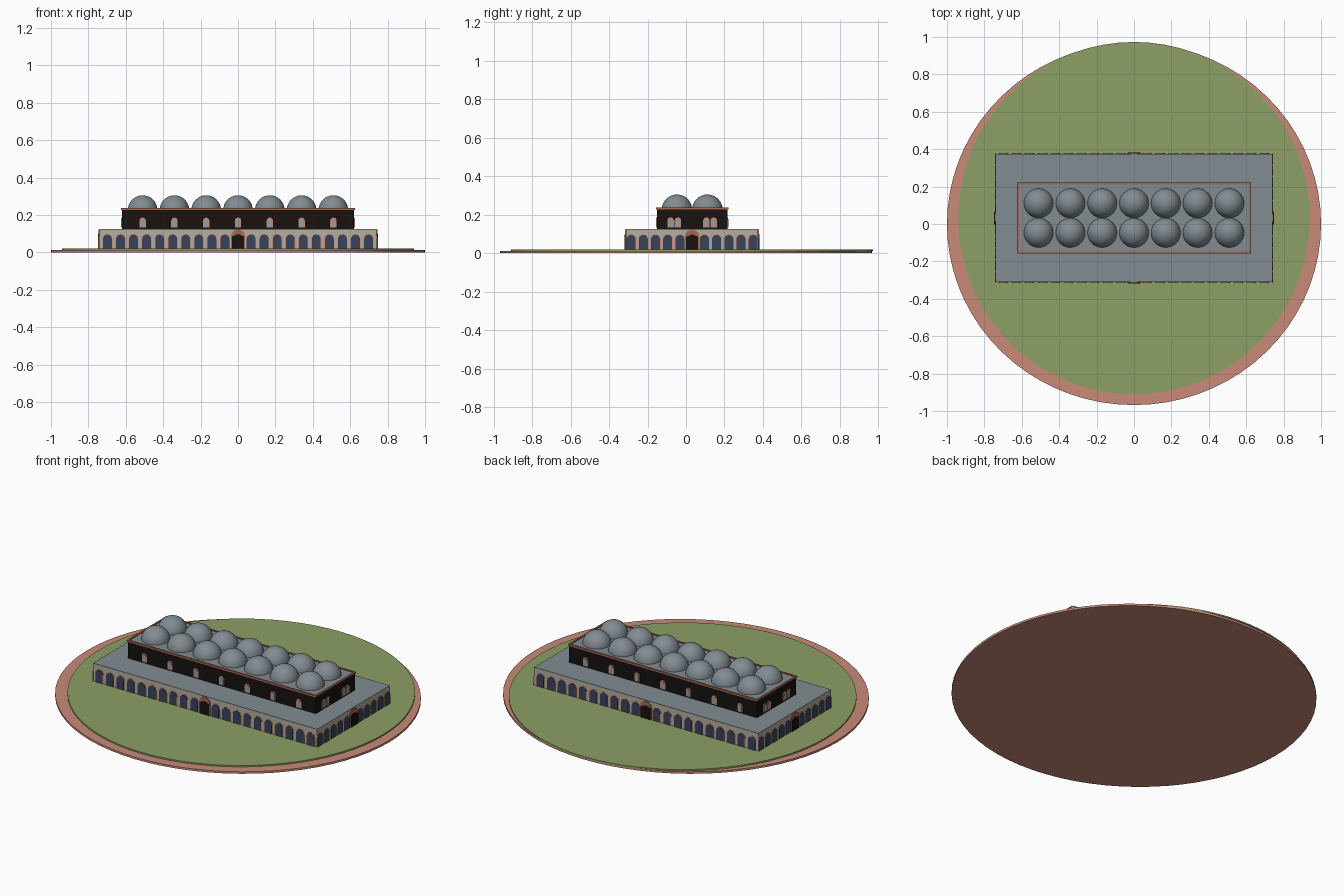
import bpy, bmesh, math

if "Cube" in bpy.data.objects:
    bpy.data.objects.remove(bpy.data.objects["Cube"])

CY = 0.032                       # building centre along y
LOW = (0.74, 0.343)              # half sizes of lower storey
UP = (0.62, 0.184)               # half sizes of upper storey


def mat(name, r, g, b):
    m = bpy.data.materials.new(name)
    m.diffuse_color = (r, g, b, 1)
    m.use_nodes = True
    m.node_tree.nodes["Principled BSDF"].inputs["Base Color"].default_value = m.diffuse_color
    return m


TERRA = mat("terracotta", 0.578, 0.254, 0.188)
GRASS = mat("grass green", 0.266, 0.352, 0.133)
SLATE = mat("slate grey", 0.22, 0.262, 0.285)
STONE = mat("beige stone", 0.47, 0.42, 0.35)
GLASS = mat("dark blue", 0.04, 0.055, 0.105)
BRICK = mat("red brick", 0.40, 0.13, 0.08)
DARK = mat("brown black", 0.008, 0.006, 0.005)
PALE = mat("pale window grey", 0.36, 0.33, 0.31)


def finish(name, bm, material, smooth=False):
    bmesh.ops.recalc_face_normals(bm, faces=bm.faces)
    me = bpy.data.meshes.new(name)
    bm.to_mesh(me)
    bm.free()
    me.materials.append(material)
    if smooth:
        for p in me.polygons:
            p.use_smooth = True
    ob = bpy.data.objects.new(name, me)
    bpy.context.collection.objects.link(ob)
    return ob


def add_box(bm, x0, x1, y0, y1, z0, z1):
    vs = bmesh.ops.create_cube(bm, size=1)["verts"]
    for v in vs:
        v.co = ((x0 + x1) / 2 + v.co.x * (x1 - x0),
                (y0 + y1) / 2 + v.co.y * (y1 - y0),
                (z0 + z1) / 2 + v.co.z * (z1 - z0))


def block(name, half, z0, z1, material):
    bm = bmesh.new()
    add_box(bm, -half[0], half[0], CY - half[1], CY + half[1], z0, z1)
    return finish(name, bm, material)


def disc(name, rx, ry, cy, z0, z1, material):
    bm = bmesh.new()
    bmesh.ops.create_cone(bm, cap_ends=True, segments=72, radius1=1, radius2=1, depth=1)
    for v in bm.verts:
        v.co = (v.co.x * rx, cy + v.co.y * ry, z0 + (v.co.z + 0.5) * (z1 - z0))
    return finish(name, bm, material)


def arch(w, z0, z1, n=8):
    """Round-headed outline of width w, as (u, z) points."""
    r = w / 2
    pts = [(-r, z0), (r, z0)]
    for i in range(n + 1):
        a = math.pi * i / n
        pts.append((r * math.cos(a), z1 - r + r * math.sin(a)))
    return pts


def place(side, half, u, d):
    """Point at offset u along a wall and d outward from it."""
    hx, hy = half
    return [(u, CY - hy - d), (hx + d, CY + u),
            (-u, CY + hy + d), (-hx - d, CY - u)][side]


def plates(name, outline, spots, half, depth, material):
    """Copies of an outline set on the walls; spots are (side, u)."""
    bm = bmesh.new()
    for side, u in spots:
        rings = []
        for d in (-0.002, depth):
            rings.append([bm.verts.new((*place(side, half, u + p, d), z)) for p, z in outline])
        a, b = rings
        bm.faces.new(a)
        bm.faces.new(b)
        for i in range(len(a)):
            j = (i + 1) % len(a)
            bm.faces.new((a[i], a[j], b[j], b[i]))
    return finish(name, bm, material)


# Ground discs
disc("ground_base", 1.0, 0.968, 0.0, 0.0, 0.012, TERRA)
disc("lawn", 0.94, 0.942, 0.031, 0.012, 0.02, GRASS)

# Storeys and roofs
block("lower_walls", LOW, 0.02, 0.123, STONE)
block("lower_roof", LOW, 0.123, 0.126, SLATE)
block("upper_walls", UP, 0.126, 0.228, DARK)
block("upper_roof", (UP[0] - 0.004, UP[1] - 0.004), 0.228, 0.231, SLATE)

# Brick rim around the upper roof
bm = bmesh.new()
ox, oy, t = UP[0] + 0.005, UP[1] + 0.005, 0.010
for s in (-1, 1):
    xs = sorted((s * ox, s * (ox - t)))
    ys = sorted((s * oy, s * (oy - t)))
    add_box(bm, xs[0], xs[1], CY - oy, CY + oy, 0.226, 0.236)
    add_box(bm, -ox + t, ox - t, CY + ys[0], CY + ys[1], 0.226, 0.236)
finish("roof_rim", bm, BRICK)

# Ground floor arcade, leaving the centre of each side for a door
spots = []
for side in range(4):
    count, step = (10, 0.0698) if side % 2 == 0 else (5, 0.0635)
    spots += [(side, s * i * step) for i in range(1, count + 1) for s in (-1, 1)]
plates("arch_frames", arch(0.055, 0.02, 0.099), spots, LOW, 0.002, TERRA)
plates("arch_windows", arch(0.047, 0.02, 0.095), spots, LOW, 0.004, GLASS)

# Doors with brick heads
doors = [(side, 0) for side in range(4)]
plates("door_heads", arch(0.074, 0.02, 0.122, 14), doors, LOW, 0.005, BRICK)
plates("doors", [(-0.031, 0.02), (0.031, 0.02), (0.031, 0.085), (0, 0.098), (-0.031, 0.085)],
       doors, LOW, 0.008, DARK)

# Upper windows: singles on the long sides, pairs on the short sides
wins = [(side, i * 0.17) for side in (0, 2) for i in range(-3, 4)]
wins += [(side, s * 0.093 + k * 0.019) for side in (1, 3) for s in (-1, 1) for k in (-1, 1)]
plates("window_surrounds", arch(0.034, 0.134, 0.186), wins, UP, 0.003, TERRA)
plates("upper_windows", arch(0.025, 0.134, 0.178), wins, UP, 0.005, PALE)

# Two rows of roof domes
bm = bmesh.new()
for i in range(-3, 4):
    for s in (-1, 1):
        vs = bmesh.ops.create_uvsphere(bm, u_segments=32, v_segments=16, radius=0.079)["verts"]
        for v in vs:
            v.co.x += i * 0.17
            v.co.y += CY + s * 0.079
            v.co.z += 0.226
bmesh.ops.delete(bm, geom=[v for v in bm.verts if v.co.z < 0.21], context="VERTS")
finish("domes", bm, SLATE, smooth=True)
